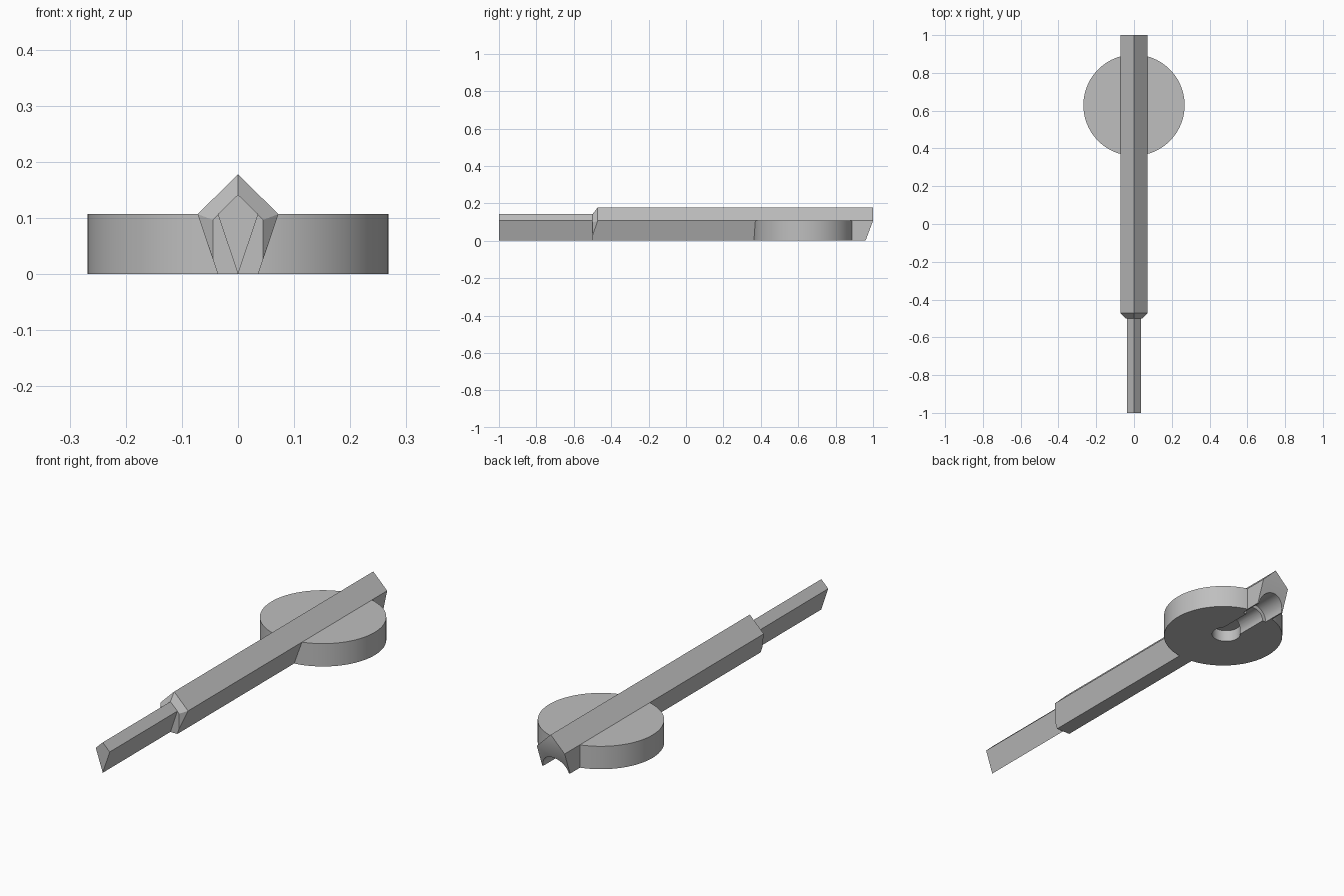
import bpy, bmesh, math
from mathutils import Matrix, Vector

cube = bpy.data.objects.get("Cube")
if cube:
    bpy.data.objects.remove(cube, do_unlink=True)

grey = bpy.data.materials.new("plain_grey")
grey.use_nodes = True
colour = (0.52, 0.52, 0.52, 1)
grey.diffuse_color = colour
grey.node_tree.nodes["Principled BSDF"].inputs["Base Color"].default_value = colour


def finish(name, bm):
    bmesh.ops.recalc_face_normals(bm, faces=bm.faces)
    mesh = bpy.data.meshes.new(name)
    bm.to_mesh(mesh)
    bm.free()
    mesh.materials.append(grey)
    obj = bpy.data.objects.new(name, mesh)
    bpy.context.collection.objects.link(obj)
    return obj


def hull(name, points):
    """Convex solid from points on the +x half, mirrored across x = 0."""
    bm = bmesh.new()
    unique = {p for x, y, z in points for p in ((x, y, z), (-x, y, z))}
    for p in sorted(unique):
        bm.verts.new(p)
    bmesh.ops.convex_hull(bm, input=bm.verts)
    bmesh.ops.dissolve_limit(bm, angle_limit=math.radians(1.5),
                             verts=bm.verts, edges=bm.edges)
    return finish(name, bm)


def section(y, profile):
    return [(x, y, z) for x, z in profile]


def cylinder(name, radius, start, end, sides):
    start, end = Vector(start), Vector(end)
    axis = end - start
    turn = axis.to_track_quat('Z', 'Y').to_matrix().to_4x4()
    bm = bmesh.new()
    bmesh.ops.create_cone(bm, cap_ends=True, segments=sides, radius1=radius,
                          radius2=radius, depth=axis.length,
                          matrix=Matrix.Translation((start + end) / 2) @ turn)
    return finish(name, bm)


# Ridged bar with a bevelled front end
bar = [(0, .178), (.072, .107), (.036, 0)]
bevel = [(0, .142), (.045, .097), (.045, .027), (.036, 0)]
shaft = hull("shaft", section(-.5, bevel) + section(-.472, bar[:2])
             + section(.5, bar))

# Thin kite-shaped tip
kite = [(0, .142), (.036, .107), (0, 0)]
tip = hull("front_tip", section(-1, kite) + section(-.48, kite))

# Straight-sided tail with an undercut end
roof = [(0, .178), (.072, .107)]
foot = [(.072, 0)]
tail = hull("tail_block", section(.5, roof + foot) + section(1, roof)
            + section(.96, foot))

# Round base
CENTRE = .629
disc = cylinder("round_base", .268, (0, CENTRE, 0), (0, CENTRE, .107), 96)

# Stepped socket hollowed out of the underside
cutters = [
    cylinder("pocket_cutter", .064, (0, .65, -.1), (0, .65, .055), 48),
    cylinder("neck_cutter", .048, (0, .65, 0), (0, .87, 0), 48),
    cylinder("socket_cutter", .066, (0, .85, 0), (0, 1.1, 0), 48),
]
for cutter in cutters:
    cutter.hide_render = True
for part in (disc, tail):
    for cutter in cutters:
        mod = part.modifiers.new(cutter.name, 'BOOLEAN')
        mod.operation = 'DIFFERENCE'
        mod.solver = 'EXACT'
        mod.object = cutter
    graph = bpy.context.evaluated_depsgraph_get()
    cut_mesh = bpy.data.meshes.new_from_object(part.evaluated_get(graph))
    part.modifiers.clear()
    part.data = cut_mesh
for cutter in cutters:
    bpy.data.objects.remove(cutter, do_unlink=True)

# Smooth the curved walls, keep the edges crisp
bpy.ops.object.select_all(action='DESELECT')
for part in (shaft, tip, tail, disc):
    part.select_set(True)
bpy.context.view_layer.objects.active = disc
bpy.ops.object.shade_smooth_by_angle(angle=math.radians(25))
